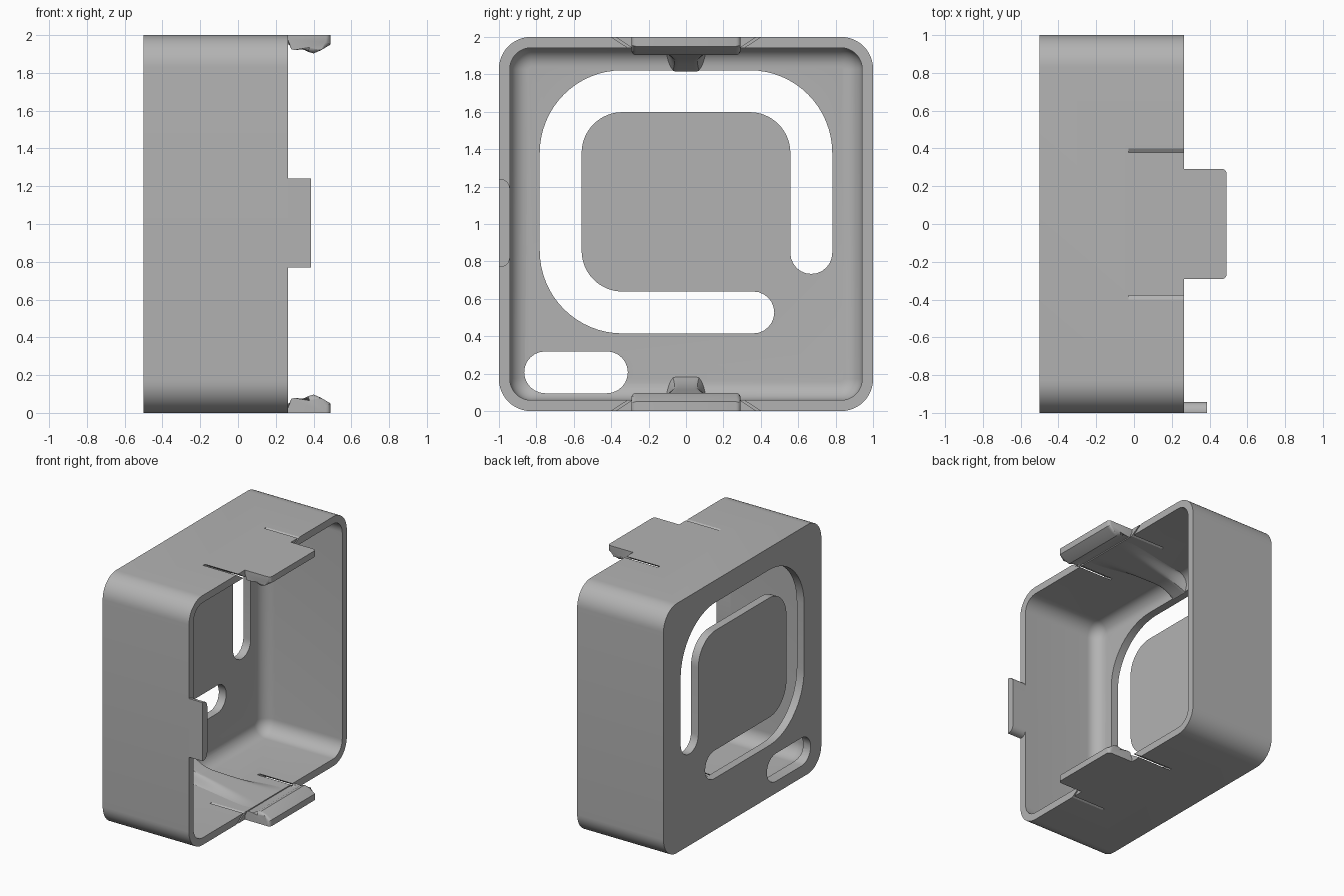
import bpy, bmesh
from math import sin, cos, pi, radians
from mathutils import Vector

cube = bpy.data.objects.get("Cube")
if cube:
    bpy.data.objects.remove(cube, do_unlink=True)

grey = bpy.data.materials.new("plain grey")
grey.use_nodes = True
colour = (0.45, 0.45, 0.45, 1)
grey.diffuse_color = colour
grey.node_tree.nodes["Principled BSDF"].inputs["Base Color"].default_value = colour

BACK, FLOOR, RIM = -0.5, -0.435, 0.265
INNER = 0.942


def finish(name, bm, smooth=True):
    bmesh.ops.recalc_face_normals(bm, faces=bm.faces)
    mesh = bpy.data.meshes.new(name)
    bm.to_mesh(mesh)
    bm.free()
    mesh.materials.append(grey)
    ob = bpy.data.objects.new(name, mesh)
    bpy.context.collection.objects.link(ob)
    if smooth:
        shade(ob)
    return ob


def shade(ob):
    bpy.ops.object.select_all(action='DESELECT')
    ob.select_set(True)
    bpy.context.view_layer.objects.active = ob
    bpy.ops.object.shade_smooth_by_angle(angle=radians(30))


def arc(cy, cz, r, a0, a1, n=12):
    return [(cy + r * cos(a0 + (a1 - a0) * i / n), cz + r * sin(a0 + (a1 - a0) * i / n))
            for i in range(n + 1)]


def rounded_square(h, r):
    pts = []
    for k, (sy, sz) in enumerate(((1, 1), (-1, 1), (-1, -1), (1, -1))):
        pts += arc(sy * (h - r), 1 + sz * (h - r), r, k * pi / 2, (k + 1) * pi / 2)
    return pts


def prism(outline, axis, lo, hi):
    """Closed outline extruded along x (axis 0) or y (axis 1)."""
    bm = bmesh.new()
    ends = []
    for d in (lo, hi):
        ends.append([bm.verts.new((d, p, q) if axis == 0 else (p, d, q)) for p, q in outline])
    a, b = ends
    n = len(a)
    bm.faces.new(a)
    bm.faces.new(b[::-1])
    for i in range(n):
        bm.faces.new((a[i], b[i], b[(i + 1) % n], a[(i + 1) % n]))
    return bm


# Housing: outer wall, rim, inner wall, rounded inner floor edge
bm = bmesh.new()
rings = [(BACK, 1, 0.17), (RIM, 1, 0.17), (RIM, INNER, 0.115)]
fillet = 0.1
for i in range(9):
    a = i / 8 * pi / 2
    inset = fillet * (1 - cos(a))
    rings.append((FLOOR + fillet * (1 - sin(a)), INNER - inset, 0.115 - inset))
loops = [[bm.verts.new((x, y, z)) for y, z in rounded_square(h, r)] for x, h, r in rings]
for a, b in zip(loops, loops[1:]):
    for i in range(len(a)):
        j = (i + 1) % len(a)
        bm.faces.new((a[i], a[j], b[j], b[i]))
bm.faces.new(loops[0])
bm.faces.new(loops[-1])
housing = finish("housing", bm, False)

# Slot outlines in the back wall
W = 0.112


def offset_path(path):
    """Widen a centre line into a slot with round ends."""
    pts = [Vector(p) for p in path]
    left, right = [], []
    for i, p in enumerate(pts):
        d = (pts[min(i + 1, len(pts) - 1)] - pts[max(i - 1, 0)]).normalized()
        n = Vector((-d.y, d.x))
        left.append(tuple(p + n * W))
        right.append(tuple(p - n * W))
    def cap(p, start):
        a = Vector((1, 0)).angle_signed(Vector(start) - p) * -1
        return arc(p.x, p.y, W, a, a - pi)[1:-1]
    return left + cap(pts[-1], left[-1]) + right[::-1] + cap(pts[0], right[0])


R = 0.33
H = 0.67
track = [(H, 0.845)]
track += arc(H - R, 1.71 - R, R, 0, pi / 2, 16)
track += arc(R - H, 1.71 - R, R, pi / 2, pi, 16)
track += arc(R - H, 0.527 + R, R, pi, 1.5 * pi, 16)
track += [(0.36, 0.527)]
cutters = [
    finish("track_cutter", prism(offset_path(track), 0, -0.7, -0.3), False),
    finish("small_slot_cutter", prism(offset_path([(-0.753, 0.207), (-0.423, 0.207)]), 0, -0.7, -0.3), False),
]

# Slanted relief slits beside each clip
for top in (True, False):
    for side in (1, -1):
        quad = [(0.446, 2.03), (0.424, 2.03), (0.25, 1.917), (0.272, 1.917)]
        outline = [(side * y, z if top else 2 - z) for y, z in quad]
        cutters.append(finish("slit_cutter", prism(outline, 0, -0.03, 0.4), False))

for c in cutters:
    mod = housing.modifiers.new("cut", 'BOOLEAN')
    mod.object = c
    mod.operation = 'DIFFERENCE'
    mod.solver = 'EXACT'
    bpy.ops.object.select_all(action='DESELECT')
    bpy.context.view_layer.objects.active = housing
    housing.select_set(True)
    bpy.ops.object.modifier_apply(modifier=mod.name)
    bpy.data.objects.remove(c, do_unlink=True)
shade(housing)


# Snap clips with bevelled noses, and the tapered ribs that brace them
def clip(name, top):
    profile = [(RIM, 2), (0.49, 2), (0.49, 1.95), (0.44, 1.92), (0.40, 1.903),
               (0.37, 1.912), (0.31, 1.945), (0.285, 1.95), (RIM, 1.95)]
    bm = prism([(x, z if top else 2 - z) for x, z in profile], 1, -0.292, 0.292)
    outer = 2 if top else 0
    edges = []
    for e in bm.edges:
        a, b = (v.co for v in e.verts)
        on_top = abs(a.z - outer) < 1e-4 and abs(b.z - outer) < 1e-4
        on_rim = a.x < RIM + 1e-4 and b.x < RIM + 1e-4
        if abs(a.y - b.y) < 1e-4 and not on_top and not on_rim:
            edges.append(e)
    bmesh.ops.bevel(bm, geom=edges, offset=0.025, segments=4, profile=0.5, affect='EDGES')
    finish(name, bm)


def rib(name, top):
    bm = bmesh.new()
    rows = []
    steps, across = 20, 24
    for i in range(steps + 1):
        t = i / steps
        flare = max(0, (t - 0.75) / 0.25) ** 2
        x = RIM + (FLOOR - 0.005 - RIM) * t
        width = 0.28 - 0.19 * t ** 0.8 + 0.05 * flare
        height = 0.08 * t + 0.045 * flare
        row = []
        for j in range(across + 1):
            v = 2 * j / across - 1
            s = min(1, max(0, (abs(v) - 0.45) / 0.55))
            z = 0.055 + (height + 0.004) * (1 - s * s * (3 - 2 * s))
            row.append(bm.verts.new((x, v * width, 2 - z if top else z)))
        rows.append(row)
    for a, b in zip(rows, rows[1:]):
        for j in range(across):
            quad = (a[j], a[j + 1], b[j + 1], b[j])
            bm.faces.new(quad if top else quad[::-1])
    mesh_rib = finish(name, bm)
    # The visible side faces the middle of the housing
    mean = sum(p.normal.z for p in mesh_rib.data.polygons)
    if (mean > 0) == top:
        mesh_rib.data.flip_normals()


for label, top in (("top", True), ("bottom", False)):
    clip(label + "_clip", top)
    rib(label + "_rib", top)

# Locating tab on the front wall, rounded on its inner edges
lo, hi, r, y0, y1 = 0.77, 1.24, 0.05, -1, -0.942
outline = [(y0, lo)] + arc(y1 - r, lo + r, r, -pi / 2, 0, 8) \
    + arc(y1 - r, hi - r, r, 0, pi / 2, 8) + [(y0, hi)]
finish("front_tab", prism(outline, 0, RIM, 0.387))
